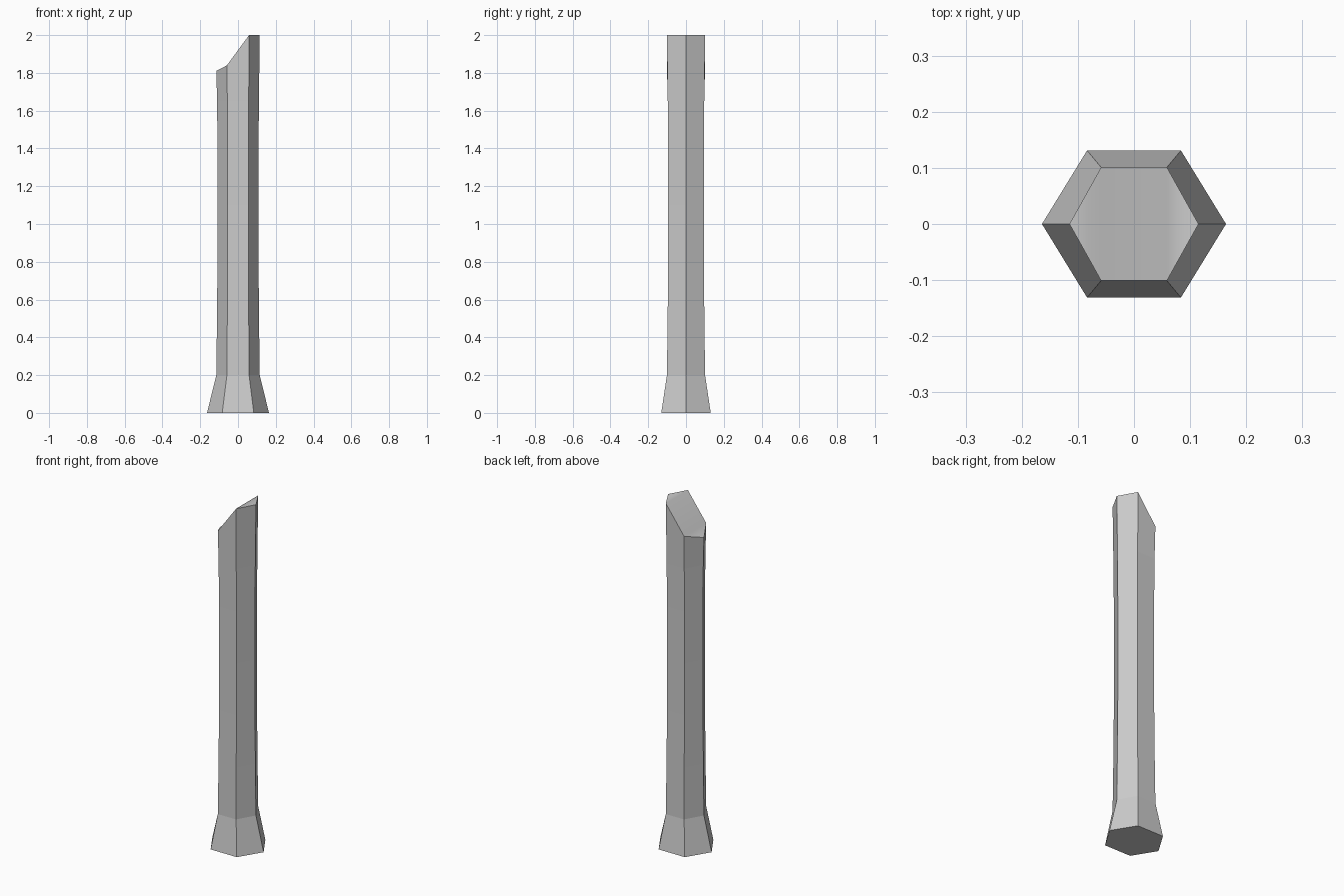
import bpy, bmesh

if "Cube" in bpy.data.objects:
    bpy.data.objects.remove(bpy.data.objects["Cube"])

# Six-sided outline, counter-clockwise from +x: (x, y) multipliers
HEX = [(1, 0), (0.51, 1), (-0.51, 1), (-1, 0), (-0.51, -1), (0.51, -1)]
# Height of the slanted tip at each corner
TIP = [2.0, 2.0, 1.84, 1.81, 1.84, 2.0]

bm = bmesh.new()


def ring(rx, ry, heights):
    return [bm.verts.new((x * rx, y * ry, z)) for (x, y), z in zip(HEX, heights)]


# Flared foot, gently waisted shaft, slanted tip
rings = [ring(0.164, 0.131, [0] * 6)]
for z in (0.2, 0.5, 0.8, 1.1, 1.4, 1.65):
    waist = 1 - min(1, abs((z - 1.1) / 0.9)) ** 2
    rings.append(ring(0.115 - 0.007 * waist, 0.101 - 0.007 * waist, [z] * 6))
rings.append(ring(0.115, 0.101, TIP))

for low, high in zip(rings, rings[1:]):
    for i in range(6):
        j = (i + 1) % 6
        bm.faces.new((low[i], low[j], high[j], high[i]))

# Flat base
bm.faces.new(rings[0][::-1])

# Cut face: low corner, slope and level corner, shaded softly together
t = rings[-1]
cap = [bm.faces.new((t[2], t[3], t[4])),
       bm.faces.new((t[1], t[2], t[4], t[5])),
       bm.faces.new((t[0], t[1], t[5]))]
for f in cap:
    f.smooth = True
    for e in f.edges:
        if any(o not in cap for o in e.link_faces):
            e.smooth = False

bmesh.ops.recalc_face_normals(bm, faces=bm.faces)
for e in bm.edges:
    if len(e.link_faces) == 2 and any(f in cap for f in e.link_faces):
        e.smooth = all(f in cap for f in e.link_faces)

mesh = bpy.data.meshes.new("hexagonal_post")
bm.to_mesh(mesh)
bm.free()
post = bpy.data.objects.new("hexagonal_post", mesh)
bpy.context.collection.objects.link(post)
